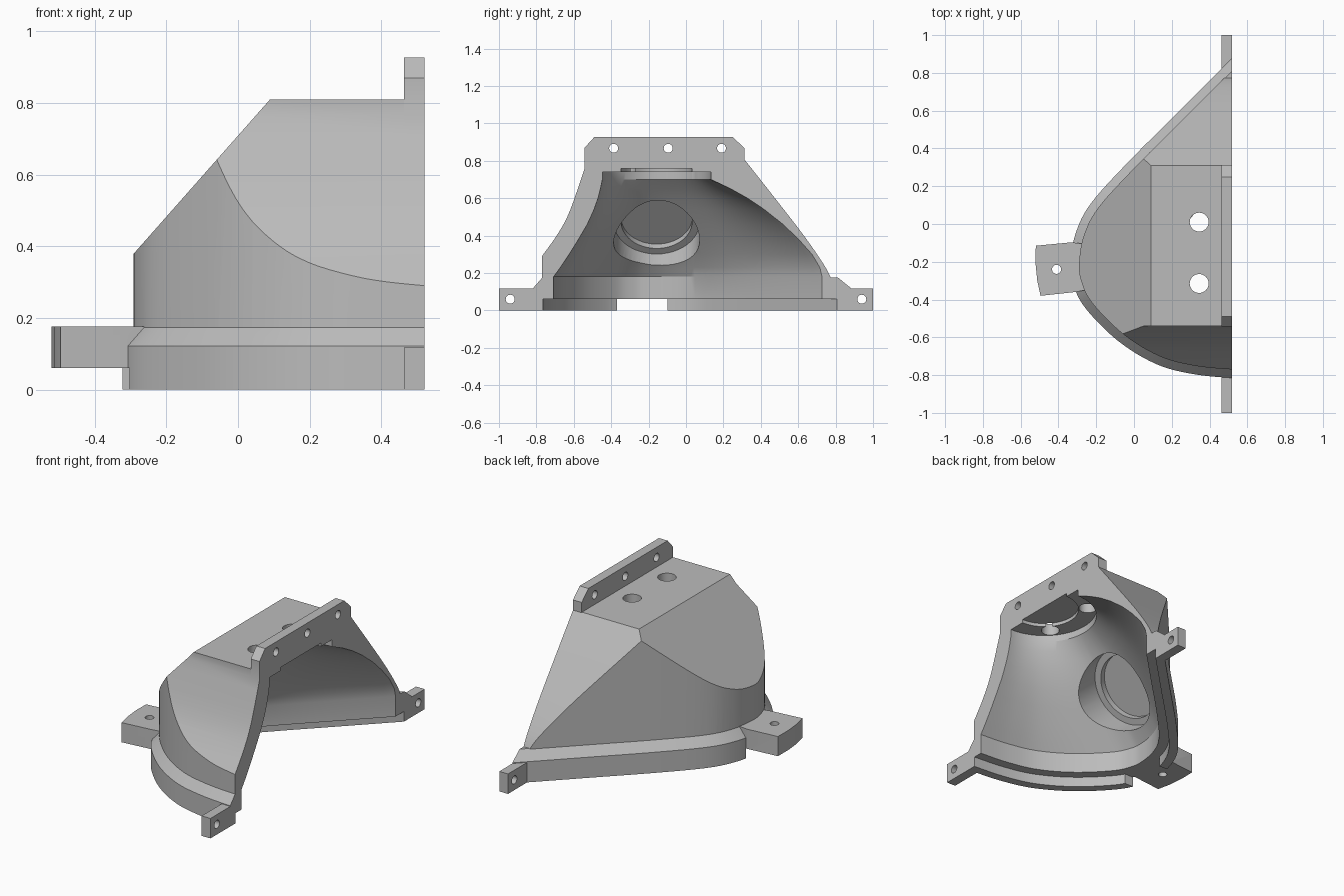
import bpy, bmesh, math
from mathutils import Vector

cube = bpy.data.objects.get("Cube")
if cube:
    bpy.data.objects.remove(cube)

grey = bpy.data.materials.new("housing grey")
grey.use_nodes = True
grey.diffuse_color = (0.5, 0.5, 0.5, 1)
grey.node_tree.nodes["Principled BSDF"].inputs["Base Color"].default_value = (0.5, 0.5, 0.5, 1)


def loft(name, sections):
    """Closed solid through rings of equal point count."""
    bm = bmesh.new()
    rings = [[bm.verts.new(p) for p in s] for s in sections]
    n = len(rings[0])
    for a, b in zip(rings, rings[1:]):
        for i in range(n):
            j = (i + 1) % n
            bm.faces.new((a[i], a[j], b[j], b[i]))
    bm.faces.new(rings[0])
    bm.faces.new(rings[-1])
    bmesh.ops.recalc_face_normals(bm, faces=bm.faces)
    mesh = bpy.data.meshes.new(name)
    bm.to_mesh(mesh)
    bm.free()
    mesh.materials.append(grey)
    obj = bpy.data.objects.new(name, mesh)
    bpy.context.collection.objects.link(obj)
    return obj


def prism(name, pts, axis, lo, hi):
    """Extrude a 2D profile along x, y or z."""
    def put(p, d):
        c = list(p)
        c.insert("xyz".index(axis), d)
        return Vector(c)
    return loft(name, [[put(p, d) for p in pts] for d in (lo, hi)])


def rod(name, start, end, r, n=48):
    start, end = Vector(start), Vector(end)
    q = (end - start).to_track_quat('Z', 'Y')
    ring = [q @ Vector((r * math.cos(math.tau * i / n), r * math.sin(math.tau * i / n), 0)) for i in range(n)]
    return loft(name, [[start + p for p in ring], [end + p for p in ring]])


def box(name, lo, hi):
    return prism(name, [(lo[0], lo[1]), (hi[0], lo[1]), (hi[0], hi[1]), (lo[0], hi[1])], 'z', lo[2], hi[2])


def combine(target, tool, operation):
    mod = target.modifiers.new(operation, 'BOOLEAN')
    mod.operation = operation
    mod.solver = 'EXACT'
    mod.object = tool
    bpy.context.view_layer.objects.active = target
    bpy.ops.object.modifier_apply(modifier=mod.name)
    bpy.data.objects.remove(tool)


def spline(pts, steps=6):
    pts = [Vector(p) for p in pts]
    ext = [2 * pts[0] - pts[1]] + pts + [2 * pts[-1] - pts[-2]]
    out = []
    for a, b, c, d in zip(ext, ext[1:], ext[2:], ext[3:]):
        for k in range(steps):
            t = k / steps
            out.append(0.5 * (2 * b + (c - a) * t + (2 * a - 5 * b + 4 * c - d) * t * t
                              + (3 * b - a - 3 * c + d) * t ** 3))
    return out + [pts[-1]]


def offset(path, dist):
    out = []
    for i, p in enumerate(path):
        t = (path[min(i + 1, len(path) - 1)] - path[max(i - 1, 0)]).normalized()
        out.append(p + Vector((-t.y, t.x)) * -dist)
    return out


def at(path, z):
    return [Vector((p.x, p.y, z)) for p in path]


# Plan outline of the wall, from the front end round the nose to the back end
plan = spline([(0.7, -0.775), (0.52, -0.77), (0.32, -0.75), (0.135, -0.7), (-0.055, -0.585),
               (-0.22, -0.42), (-0.28, -0.3), (-0.29, -0.2), (-0.265, -0.06), (-0.19, 0.085),
               (0, 0.295), (0.26, 0.555), (0.52, 0.815), (0.7, 0.995)])
if offset(plan, 1)[0].y > plan[0].y:
    grow = -1
else:
    grow = 1

# Body: plan outline crossed with the side and front profiles
body = prism("housing", plan, 'z', 0.1, 0.9)
front = spline([(-0.54, 0.765), (-0.62, 0.535), (-0.685, 0.41), (-0.77, 0.29)], 4)
back = spline([(0.785, 0.15), (0.74, 0.24), (0.63, 0.4), (0.47, 0.607), (0.31, 0.81)], 4)
side = [(-0.54, 0.81)] + front + [(-0.8, 0.28), (-0.8, 0.05), (0.785, 0.05)] + back
combine(body, prism("side_profile", side, 'x', -0.6, 0.8), 'INTERSECT')
nose = [(0.8, 0.05), (0.8, 0.85), (0.125, 0.85), (-0.4, 0.256), (-0.4, 0.05)]
combine(body, prism("nose_profile", nose, 'y', -1.2, 1.2), 'INTERSECT')

# Base lip with sloping shoulder
lip = offset(plan, 0.045 * grow)
combine(body, loft("base_lip", [at(lip, 0), at(lip, 0.122), at(offset(plan, -0.003 * grow), 0.177)]), 'UNION')

# Rear flange, end lugs and nose tab
flange = [(-0.542, 0.75), (-0.542, 0.87), (-0.49, 0.927), (0.25, 0.927), (0.312, 0.868), (0.312, 0.75)]
combine(body, prism("top_flange", flange, 'x', 0.463, 0.6), 'UNION')
for s in (-1, 1):
    lo, hi = sorted((s * 0.79, s))
    combine(body, box("end_lug", (0.463, lo, 0), (0.6, hi, 0.118)), 'UNION')
tab = [(-0.15, -0.33), (-0.31, -0.36), (-0.495, -0.38), (-0.512, -0.3), (-0.521, -0.21),
       (-0.52, -0.115), (-0.33, -0.097), (-0.15, -0.12)]
combine(body, prism("nose_tab", tab, 'z', 0.06, 0.176), 'UNION')

# Hollow: widened base, round ceiling
centre = Vector((0.52, -0.157))
inner = offset(plan, -0.062 * grow)[6:-6]
R = 0.29


def level(z, f_front, f_back):
    ring = []
    for p in inner:
        d = p - centre
        w = (d.normalized().y + 1) / 2
        f = f_front * (1 - w) + f_back * w
        ring.append((centre + d.normalized() * R).lerp(p, f))
    ring.append(Vector((0.8, ring[-1].y)))
    ring.insert(0, Vector((0.8, ring[0].y)))
    return at(ring, z)


levels = [(0.05, 1, 1), (0.18, 1, 1), (0.23, 0.86, 0.98), (0.3, 0.68, 0.91), (0.38, 0.49, 0.79),
          (0.46, 0.31, 0.65), (0.54, 0.17, 0.48), (0.6, 0.09, 0.33), (0.65, 0.04, 0.18),
          (0.7, 0, 0), (0.74, 0, 0)]
cuts = [loft("hollow", [level(*v) for v in levels])]
cuts.append(prism("base_socket", offset(plan, -0.006 * grow), 'z', -0.1, 0.06))
cuts.append(rod("ceiling_recess", (0.52, -0.157, 0.6), (0.52, -0.157, 0.76), 0.19))

# Stepped blind pocket behind the sloping nose face
normal = Vector((-0.749, 0, 0.662))
face = Vector((-0.157, -0.157, 0.53))
for r, depth in ((0.23, 0.085), (0.19, 0.05)):
    cuts.append(rod("nose_pocket", face - normal * 0.33, face - normal * depth, r))

# Notch under the tab, bolt holes and flat rear face
cuts.append(box("tab_notch", (-0.5, -0.37, -0.1), (-0.15, -0.1, 0.06)))
for y in (0.01, -0.315):
    cuts.append(rod("roof_hole", (0.345, y, 0.7), (0.345, y, 0.9), 0.05, 32))
for y, z in ((-0.387, 0.867), (-0.095, 0.867), (0.19, 0.867), (-0.94, 0.06), (0.94, 0.06)):
    cuts.append(rod("flange_hole", (0.4, y, z), (0.7, y, z), 0.024, 24))
cuts.append(rod("tab_hole", (-0.41, -0.24, 0), (-0.41, -0.24, 0.3), 0.024, 24))
cuts.append(box("rear_trim", (0.52, -1.5, -0.5), (1.5, 1.5, 1.5)))
for c in cuts:
    combine(body, c, 'DIFFERENCE')

# Smooth curved walls, crisp edges
bpy.ops.object.select_all(action='DESELECT')
body.select_set(True)
bpy.context.view_layer.objects.active = body
bpy.ops.object.shade_smooth_by_angle(angle=math.radians(25))
